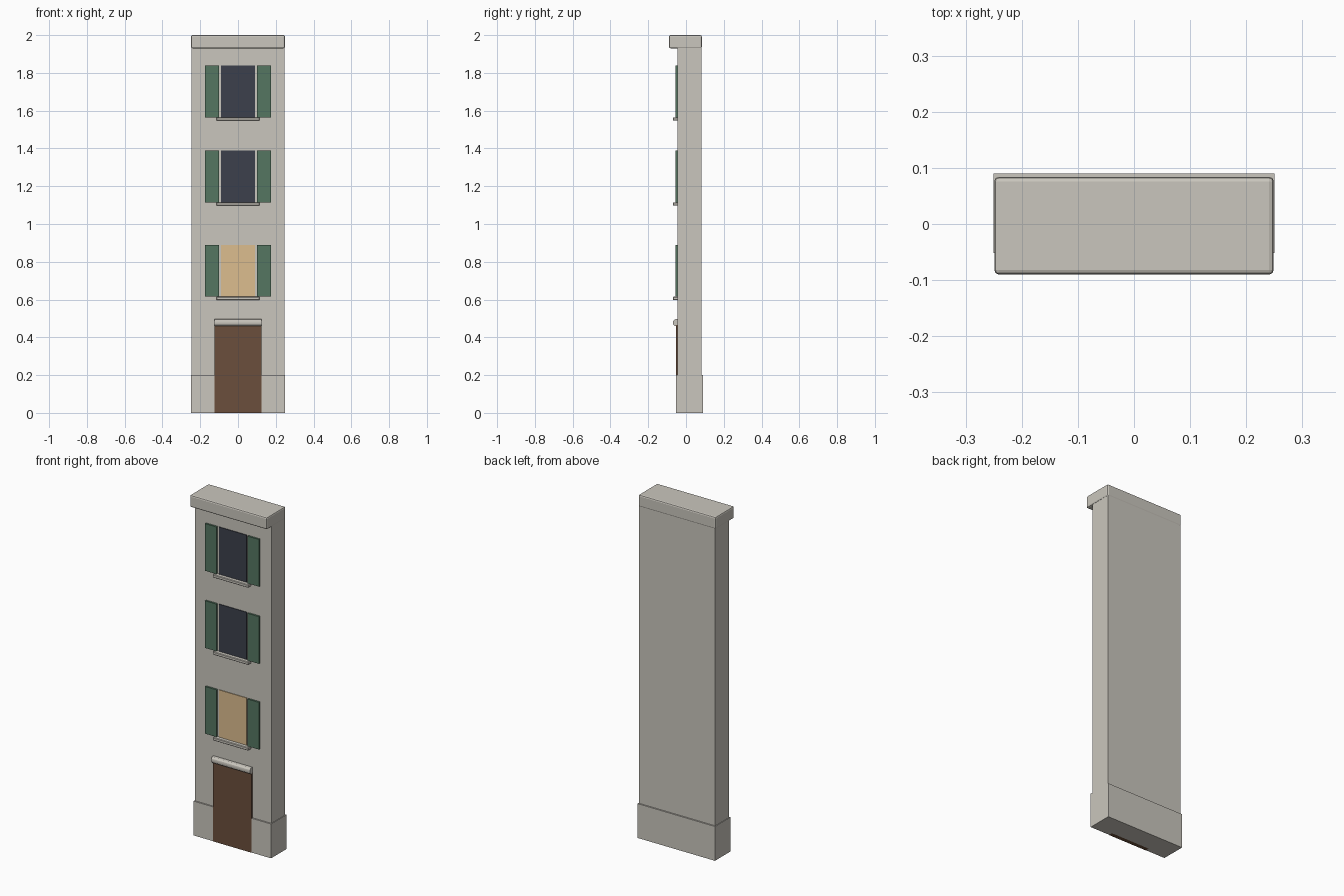
import bpy, math

if "Cube" in bpy.data.objects:
    bpy.data.objects.remove(bpy.data.objects["Cube"])


def mat(name, rgb):
    m = bpy.data.materials.new(name)
    m.diffuse_color = (*rgb, 1)
    m.use_nodes = True
    m.node_tree.nodes["Principled BSDF"].inputs["Base Color"].default_value = m.diffuse_color
    return m


STONE = mat("stone", (0.59, 0.565, 0.51))
WOOD = mat("door_wood", (0.147, 0.078, 0.045))
GREEN = mat("shutter_green", (0.089, 0.181, 0.119))
DARK = mat("dark_glass", (0.045, 0.051, 0.072))
LIT = mat("lit_glass", (0.716, 0.51, 0.275))


def box(name, x, y, z, material, bevel=0, segments=2):
    """Box from (min, max) ranges on each axis."""
    bpy.ops.mesh.primitive_cube_add(
        size=1, location=[(a + b) / 2 for a, b in (x, y, z)])
    ob = bpy.context.object
    ob.name = name
    ob.scale = [b - a for a, b in (x, y, z)]
    bpy.ops.object.transform_apply(location=False, rotation=False, scale=True)
    ob.data.materials.append(material)
    if bevel:
        mod = ob.modifiers.new("soft_edges", "BEVEL")
        mod.width = bevel
        mod.segments = segments
    return ob


# Main body: wall, wider base course, overhanging cornice
box("wall", (-0.246, 0.246), (-0.044, 0.082), (0, 1.96), STONE)
box("plinth", (-0.25, 0.25), (-0.052, 0.09), (0, 0.2), STONE)
box("cornice", (-0.249, 0.249), (-0.09, 0.084), (1.93, 2.0), STONE, 0.008)

# Door with a rounded hood moulding
box("door", (-0.125, 0.125), (-0.054, -0.03), (0, 0.465), WOOD)
bpy.ops.mesh.primitive_cylinder_add(
    vertices=12, radius=0.019, depth=0.25, location=(0, -0.051, 0.478),
    rotation=(0, math.pi / 2, 0))
hood = bpy.context.object
hood.name = "door_hood"
hood.data.materials.append(STONE)
bpy.ops.object.shade_smooth_by_angle()

# One window per upper storey: pane, sill and a pair of shutters
for i, (z, glass) in enumerate(((0.615, LIT), (1.115, DARK), (1.565, DARK)), 1):
    top = z + 0.275
    box(f"window_pane_{i}", (-0.09, 0.09), (-0.048, -0.03), (z, top), glass)
    box(f"window_sill_{i}", (-0.115, 0.115), (-0.07, -0.035),
        (z - 0.018, z), STONE, 0.003, 1)
    for side, s in (("left", -1), ("right", 1)):
        x = sorted((s * 0.1, s * 0.174))
        box(f"shutter_{side}_{i}", x, (-0.055, -0.04), (z, top), GREEN)
